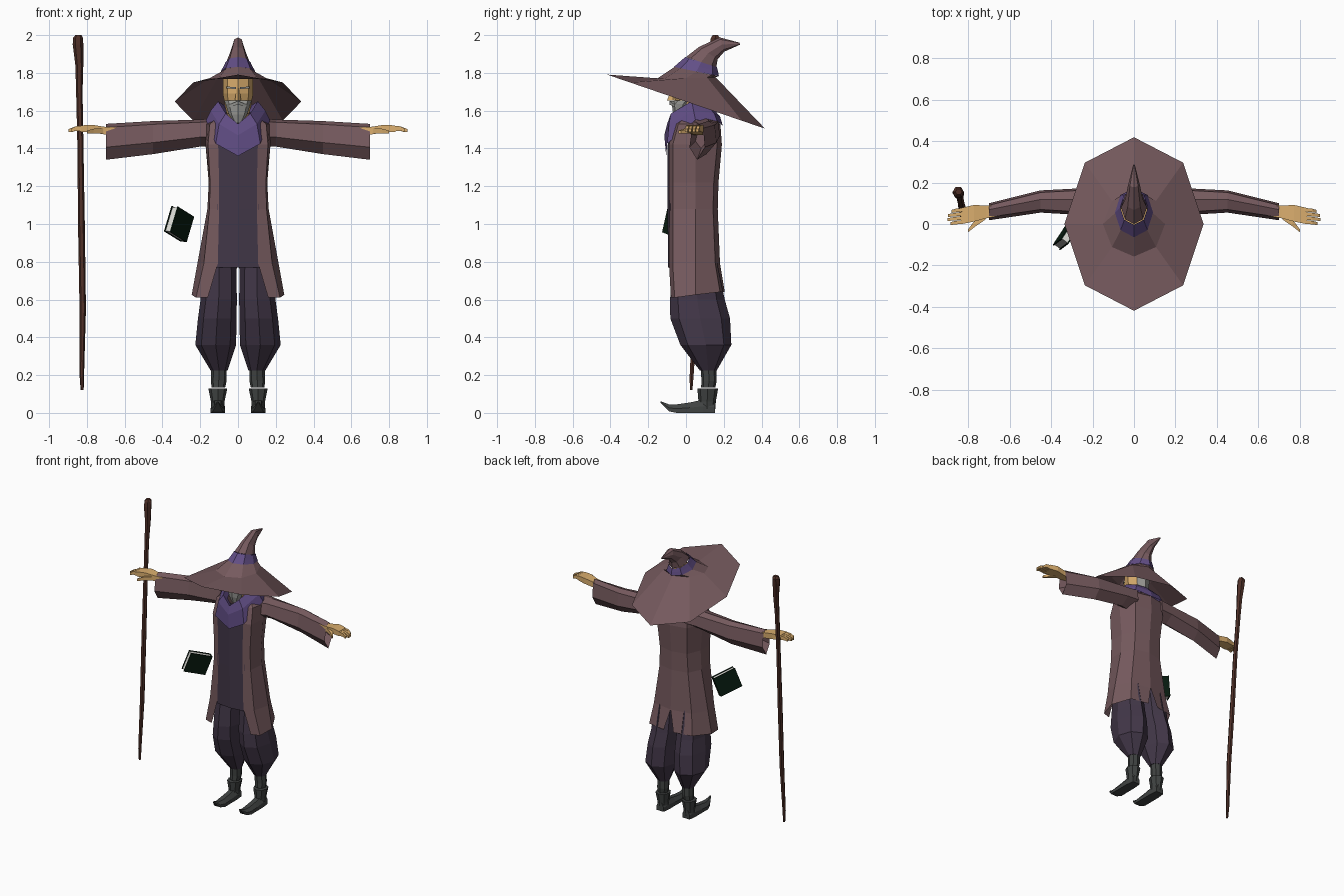
import bpy, bmesh, math
from mathutils import Vector


def material(name, r, g, b):
    m = bpy.data.materials.new(name)
    lin = [((c / 255 + 0.055) / 1.055) ** 2.4 if c > 10 else c / 255 / 12.92 for c in (r, g, b)]
    m.diffuse_color = (*lin, 1)
    return m


COAT = material("mauve cloth", 118, 90, 94)
DARK = material("dark plum cloth", 66, 55, 72)
PURPLE = material("purple cloth", 98, 78, 134)
SKIN = material("skin", 218, 174, 110)
GREY = material("grey hair", 152, 152, 148)
BOOT = material("charcoal leather", 64, 67, 66)
WOOD = material("brown wood", 78, 47, 39)
GREEN = material("dark green cover", 8, 28, 16)
PAPER = material("paper", 222, 222, 216)


def loft(name, rings, mats, closed=True, caps=True, mirror=False, rule=None):
    """Skin consecutive point rings; rule(face_center) picks the material slot."""
    bm = bmesh.new()
    rows = [[bm.verts.new(p) for p in r] for r in rings]
    n = len(rows[0])
    for a, b in zip(rows, rows[1:]):
        for i in range(n if closed else n - 1):
            j = (i + 1) % n
            bm.faces.new((a[i], a[j], b[j], b[i]))
    if closed and caps:
        bm.faces.new(rows[0])
        bm.faces.new(rows[-1])
    bmesh.ops.recalc_face_normals(bm, faces=bm.faces)
    if rule:
        for f in bm.faces:
            f.material_index = rule(f.calc_center_median())
    me = bpy.data.meshes.new(name)
    bm.to_mesh(me)
    bm.free()
    for m in mats:
        me.materials.append(m)
    ob = bpy.data.objects.new(name, me)
    bpy.context.collection.objects.link(ob)
    if mirror:
        mod = ob.modifiers.new("Mirror", 'MIRROR')
        mod.merge_threshold = 0.0005
    return ob


def oval(cx, cy, z, rx, ry, n=8, rz=0.0):
    """Ring around z, tilted front to back by rz."""
    pts = []
    for i in range(n):
        a = 2 * math.pi * i / n
        pts.append((cx + rx * math.cos(a), cy + ry * math.sin(a), z + rz * math.sin(a)))
    return pts


def half_oval(cy, z, rx, ry, rz):
    """Right half of a tilted octagon, front to back."""
    out = []
    for i in range(5):
        a = math.radians(-90 + 45 * i)
        x = 0 if i in (0, 4) else rx * math.cos(a)
        out.append((x, cy + ry * math.sin(a), z + rz * math.sin(a)))
    return out


def rect_x(x, y0, y1, z0, z1):
    return [(x, y0, z0), (x, y1, z0), (x, y1, z1), (x, y0, z1)]


# Pointed hat: brim, crown with purple band, bent tip
crown = [(0, 1.772, .15, .157, .005), (.055, 1.807, .088, .115, -.025),
         (.068, 1.832, .074, .098, -.026), (.08, 1.857, .062, .08, -.027),
         (.118, 1.905, .043, .05, -.032), (.19, 1.95, .028, .012, -.038),
         (.285, 1.955, .004, .002, -.005)]
loft("hat_brim", [half_oval(0, 1.648, .335, .418, -.143), half_oval(*crown[0])],
     [COAT], closed=False, mirror=True)
loft("hat_crown_base", [half_oval(*r) for r in crown[:2]], [COAT], closed=False, mirror=True)
loft("hat_band", [half_oval(cy, z, rx + .004, ry + .004, rz) for cy, z, rx, ry, rz in crown[1:4]],
     [PURPLE], closed=False, mirror=True)
loft("hat_tip", [half_oval(*r) for r in crown[3:]], [COAT], closed=False, mirror=True)

# Head: skin in front, grey hair behind
loft("head", [oval(0, .04, 1.54, .05, .06), oval(0, .035, 1.62, .068, .085),
              oval(0, .03, 1.69, .08, .098), oval(0, .03, 1.79, .078, .095)],
     [SKIN, GREY], rule=lambda c: 1 if c.y > .07 else 0)
loft("beard", [oval(0, -.035, 1.535, .022, .02), oval(0, -.03, 1.58, .048, .038),
               oval(0, -.015, 1.635, .066, .06), oval(0, 0, 1.655, .074, .06)], [GREY])
loft("moustache", [[(0, -.088, 1.652), (0, -.06, 1.652), (0, -.06, 1.632), (0, -.088, 1.632)],
                   [(.045, -.06, 1.632), (.045, -.04, 1.632), (.045, -.04, 1.62), (.045, -.06, 1.62)]],
     [GREY], mirror=True)
loft("nose", [oval(0, -.07, 1.655, .016, .03, 4), oval(0, -.064, 1.72, .008, .01, 4)], [SKIN])
loft("eyebrow", [rect_x(.01, -.075, -.05, 1.714, 1.724), rect_x(.06, -.05, -.03, 1.718, 1.728)],
     [GREY], mirror=True)

# Cowl draped around the neck with a pointed front
cowl = [
    [(0, -.105, 1.36), (.118, -.1, 1.425), (.17, .05, 1.55), (.12, .165, 1.545), (0, .195, 1.52)],
    [(0, -.115, 1.47), (.10, -.09, 1.53), (.145, .04, 1.60), (.105, .15, 1.585), (0, .18, 1.57)],
    [(0, -.10, 1.53), (.065, -.08, 1.585), (.105, .03, 1.65), (.075, .11, 1.63), (0, .135, 1.62)],
    [(0, -.06, 1.50), (.05, -.05, 1.55), (.08, .03, 1.59), (.055, .09, 1.59), (0, .11, 1.58)]]
loft("cowl", cowl, [PURPLE], closed=False, mirror=True)

# Long open coat: z, front edge x, half width, front y, back y, back slit x
coat = []
for z, xf, w, yf, yb, slit in [(.61, .16, .245, -.08, .205, .04), (.79, .107, .215, -.09, .18, 0),
                               (1.08, .10, .162, -.088, .168, 0), (1.22, .10, .155, -.09, .172, 0),
                               (1.42, .105, .172, -.09, .19, 0), (1.53, .09, .168, -.06, .182, 0),
                               (1.585, .05, .08, -.01, .12, 0)]:
    rise = .03 if slit else 0
    coat.append([(xf, yf, z), ((xf + w) / 2 + .02, yf + .02, z), (w, .05, z + rise / 2),
                 (w * .72, yb - .025, z + rise), (slit, yb, z + rise)])
loft("coat", coat, [COAT], closed=False, mirror=True)

# Tunic showing between the coat fronts
tunic = []
for z, w, yf, yb in [(.77, .17, -.096, .13), (1.08, .14, -.097, .14), (1.25, .135, -.097, .14),
                     (1.42, .145, -.097, .15), (1.53, .12, -.06, .14)]:
    tunic.append([(0, yf, z), (.112, yf + .013, z), (w, .05, z), (w * .7, yb - .02, z), (0, yb, z)])
loft("tunic", tunic, [DARK], closed=False, mirror=True)

# Wide sleeves with hollow cuffs
sleeve = []
for x, y0, y1, zt, zb in [(.11, 0, .18, 1.56, 1.41), (.2, .04, .175, 1.553, 1.41),
                          (.45, .055, .162, 1.545, 1.37), (.70, .018, .10, 1.53, 1.34),
                          (.62, .05, .11, 1.51, 1.40)]:
    ym, h = (y0 + y1) / 2, zt - zb
    sleeve.append([(x, ym + .01, zt), (x, y0 + .015, zt - .1 * h), (x, y0, zb + .35 * h),
                   (x, ym, zb), (x, y1, zb + .35 * h), (x, y1 - .01, zt - .12 * h)])
loft("sleeve", sleeve, [COAT], mirror=True)

# Hands: palm, four fingers, thumb
loft("palm", [rect_x(.62, .045, .09, 1.47, 1.51), rect_x(.71, .028, .088, 1.475, 1.515),
              rect_x(.77, .012, .092, 1.485, 1.525), rect_x(.83, 0, .078, 1.488, 1.522)],
     [SKIN], mirror=True)
for i, tip in enumerate((.885, .898, .896, .88)):
    y = .001 + i * .0195
    loft(f"finger_{i + 1}", [rect_x(.825, y, y + .018, 1.49, 1.52),
                             rect_x(.86, y - .003, y + .014, 1.493, 1.517),
                             rect_x(tip, y - .006, y + .008, 1.486, 1.502)], [SKIN], mirror=True)
loft("thumb", [rect_x(.715, .022, .05, 1.48, 1.508), rect_x(.765, -.012, .02, 1.478, 1.504),
               rect_x(.80, -.04, -.026, 1.478, 1.494)], [SKIN], mirror=True)

# Baggy trousers
loft("trouser_leg", [oval(.1, .05, .82, .09, .11), oval(.102, .06, .6, .096, .145),
                     oval(.11, .075, .5, .102, .158), oval(.118, .105, .36, .108, .135),
                     oval(.1, .118, .225, .045, .045)], [DARK], mirror=True)

# Boots: shaft with flared cuff, curled foot
loft("boot_shaft", [oval(.1, .118, .26, .04, .042), oval(.102, .122, .17, .042, .04),
                    oval(.104, .118, .135, .036, .038)], [BOOT], mirror=True)
loft("boot_cuff", [oval(.107, .115, .13, .05, .055), oval(.107, .112, .06, .036, .046),
                   oval(.107, .11, .02, .036, .045)], [BOOT], mirror=True)
foot = []
for y, w, z0, z1 in [(.153, .03, 0, .06), (.09, .037, 0, .07), (.02, .037, 0, .055),
                     (-.05, .038, 0, .045), (-.09, .026, .008, .045), (-.135, .004, .054, .062)]:
    foot.append([(.107 - w, y, z0), (.107 + w, y, z0), (.107 + w, y, z0 + (z1 - z0) * .5),
                 (.107 + w * .45, y, z1), (.107 - w * .45, y, z1), (.107 - w, y, z0 + (z1 - z0) * .5)])
loft("boot_foot", foot, [BOOT], mirror=True)

# Gnarled staff
loft("staff", [oval(x, y, z, r, r, 6) for x, y, z, r in
               [(-.825, .027, .12, .008), (-.827, .03, .2, .012), (-.822, .05, .55, .017),
                (-.829, .08, 1.0, .018), (-.834, .105, 1.4, .016), (-.84, .13, 1.7, .017),
                (-.84, .143, 1.84, .021), (-.847, .15, 1.95, .028), (-.847, .155, 1.985, .027),
                (-.845, .155, 2.0, .016)]], [WOOD])

# Floating tilted book: two covers, spine and page block
ctr = Vector((-.312, -.034, 1.0))
u = Vector((.085, .13, -.053)).normalized()
v = Vector((-.04, -.03, -.135)).normalized()
w = u.cross(v)


def slab(name, u0, u1, v0, v1, w0, w1, mat):
    loft(name, [[ctr + u * a + v * b + w * c for a, b in ((u0, v0), (u1, v0), (u1, v1), (u0, v1))]
                for c in (w0, w1)], [mat])


slab("book_cover_back", -.082, .082, -.072, .072, .016, .022, GREEN)
slab("book_cover_front", -.082, .082, -.072, .072, -.022, -.016, GREEN)
slab("book_spine", .075, .082, -.072, .072, -.016, .016, GREEN)
slab("book_pages", -.077, .075, -.067, .067, -.016, .016, PAPER)
